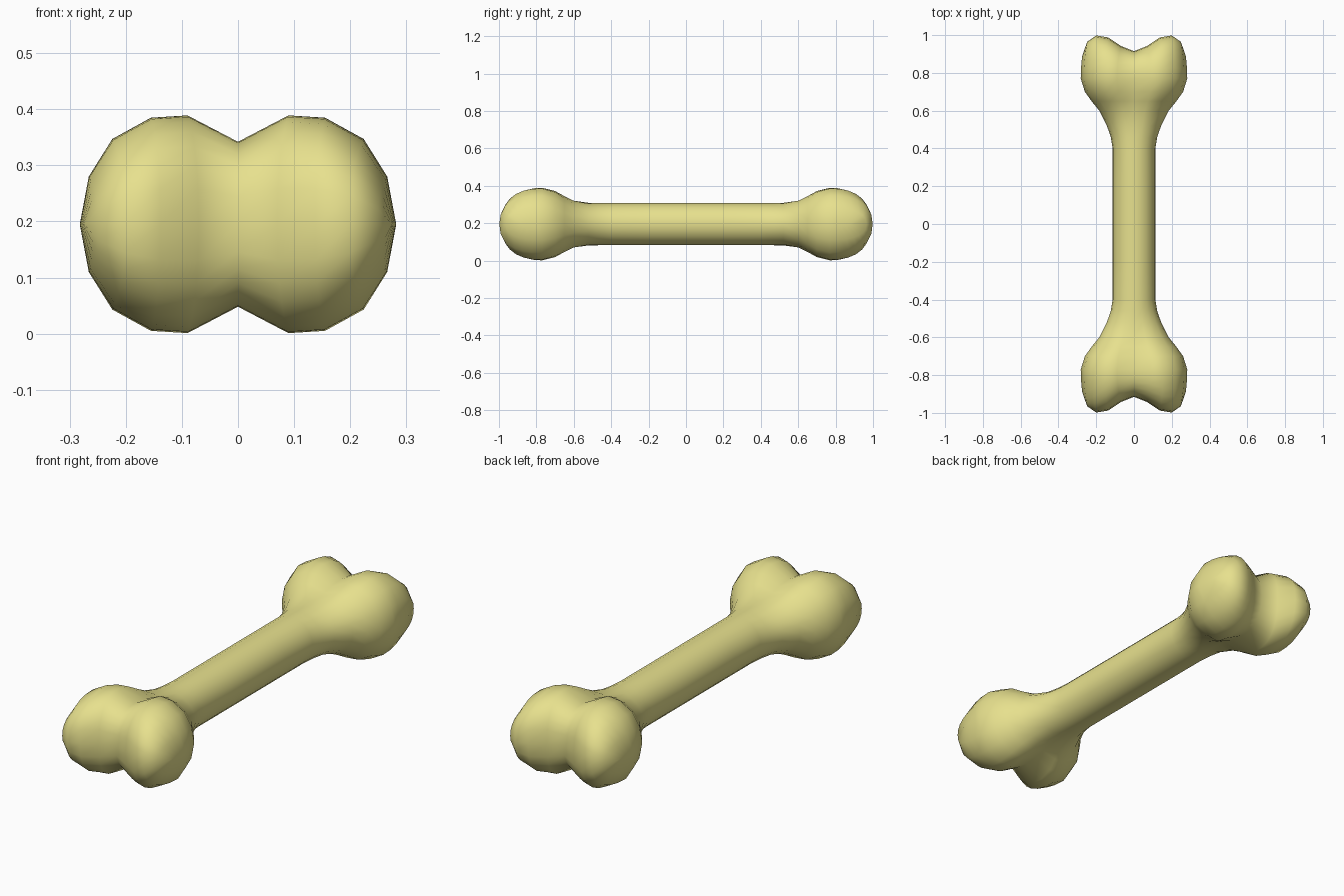
import bpy, bmesh, math

if "Cube" in bpy.data.objects:
    bpy.data.objects.remove(bpy.data.objects["Cube"])

ZC = 0.195
# Quarter outline of the double knob (x, half height), top centre to side
KNOB = [(0, .147), (.09, .194), (.155, .19), (.224, .152), (.266, .085), (.282, 0)]
# Matching points along the end of the knob (x, y), with the notch at x = 0
TIP = [(0, .915), (.07, .943), (.138, .988), (.2, .998), (.248, .965), (.274, .89)]
SHAFT = [(.113 * math.sin(math.radians(18 * i)), .113 * math.cos(math.radians(18 * i)))
         for i in range(6)]
Y0 = .77
# Flare from shaft to knob: y, width blend, height blend
FLARE = [(.2, 0, 0), (.4, 0, 0), (.46, .06, 0), (.52, .18, .02), (.6, .42, .2),
         (.65, .66, .48), (.7, .87, .8), (Y0, 1, 1)]
CAP = [.25, .45, .64, .79, .9, .97, 1]


def full_ring(quarter, side):
    """Mirror six quarter points into a closed ring of twenty."""
    ring = []
    for k in range(20):
        i = k % 10
        i = i if i <= 5 else 10 - i
        x, y, h = quarter[i]
        sx = 1 if k <= 10 else -1
        sz = 1 if k <= 5 or k >= 15 else -1
        ring.append((sx * x, side * y, ZC + sz * h))
    return ring


def end_rings(side):
    rings = []
    for y, tx, tz in FLARE:
        q = [(s[0] + (k[0] - s[0]) * tx, y, s[1] + (k[1] - s[1]) * tz)
             for s, k in zip(SHAFT, KNOB)]
        rings.append(full_ring(q, side))
    for f in CAP:
        h = (1 - f ** 2.5) ** .42
        q = [(k[0] + (t[0] - k[0]) * f ** 2, Y0 + (t[1] - Y0) * f, k[1] * h)
             for k, t in zip(KNOB, TIP)]
        rings.append(full_ring(q, side))
    return rings


# Loft the whole bone from one end to the other
bm = bmesh.new()
rings = end_rings(-1)[::-1] + end_rings(1)
loops = [[bm.verts.new(p) for p in r] for r in rings]
for a, b in zip(loops, loops[1:]):
    for k in range(20):
        n = (k + 1) % 20
        bm.faces.new((a[k], a[n], b[n], b[k]))
# Weld the flattened last rings into closed ends
bmesh.ops.remove_doubles(bm, verts=bm.verts, dist=.0005)
bmesh.ops.recalc_face_normals(bm, faces=bm.faces)
for f in bm.faces:
    f.smooth = True
mesh = bpy.data.meshes.new("bone")
bm.to_mesh(mesh)
bm.free()
bone = bpy.data.objects.new("bone", mesh)
bpy.context.collection.objects.link(bone)

mat = bpy.data.materials.new("bone_yellow")
mat.diffuse_color = (.8, .75, .27, 1)
mat.use_nodes = True
mat.node_tree.nodes["Principled BSDF"].inputs["Base Color"].default_value = mat.diffuse_color
mesh.materials.append(mat)
